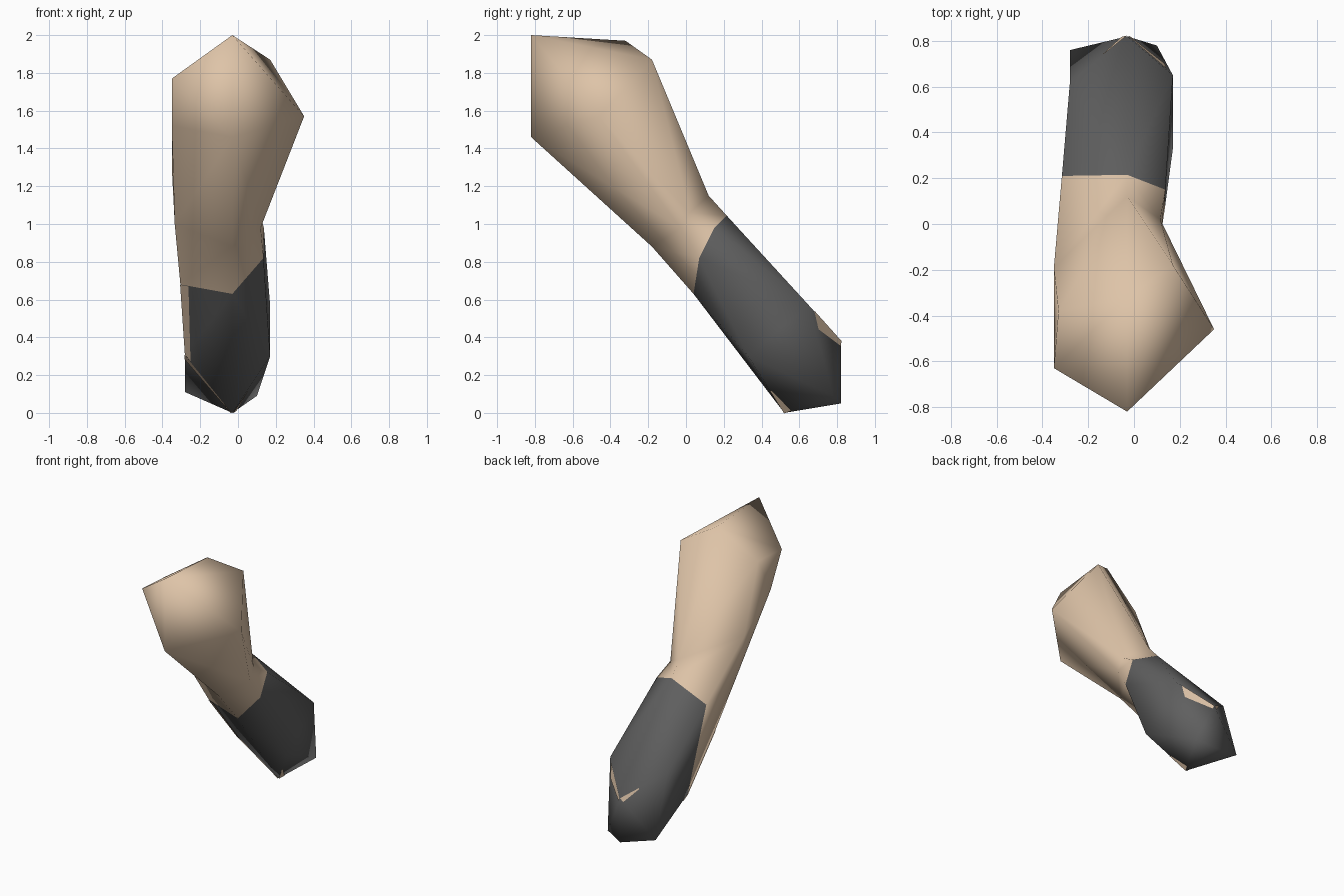
import bpy, bmesh
from mathutils import Vector

if "Cube" in bpy.data.objects:
    bpy.data.objects.remove(bpy.data.objects["Cube"])


def material(name, rgb):
    m = bpy.data.materials.new(name)
    m.diffuse_color = (*rgb, 1)
    m.use_nodes = True
    m.node_tree.nodes["Principled BSDF"].inputs["Base Color"].default_value = m.diffuse_color
    return m


skin = material("skin_tan", (0.73, 0.55, 0.39))
dark = material("glove_grey", (0.115, 0.115, 0.115))


def finish(name, bm, mats):
    for f in bm.faces:
        f.smooth = True
    mesh = bpy.data.meshes.new(name)
    bm.to_mesh(mesh)
    bm.free()
    for m in mats:
        mesh.materials.append(m)
    bpy.context.collection.objects.link(bpy.data.objects.new(name, mesh))


# Six-sided rings: top, upper right, lower right, bottom, lower left, upper left
shoulder = [(-.03, -.32, 1.97), (.17, -.18, 1.87), (.35, -.46, 1.57),
            (-.03, -.82, 1.46), (-.35, -.50, 1.52), (-.33, -.38, 1.77)]
elbow = [(-.03, .12, 1.15), (.115, .02, 1.06), (.12, -.03, .98),
         (-.03, -.18, .88), (-.335, -.11, 1.0), (-.35, -.19, 1.29)]
cuff = [(-.03, .215, 1.045), (.137, .15, .98), (.135, .07, .82),
        (-.03, .04, .63), (-.305, .09, .68), (-.315, .21, .92)]
hand = [(-.03, .82, .38), (.17, .65, .57), (.17, .33, .30),
        (-.03, .52, 0), (-.28, .38, .31), (-.28, .62, .56)]
right_tip, end_tip, left_tip = (.10, .78, .09), (-.03, .82, .05), (-.28, .76, .11)

bm = bmesh.new()
rings = [[bm.verts.new(p) for p in r] for r in (shoulder, elbow, cuff, hand)]

# Lofted sides in triangles, mirrored left to right; past the cuff ring is dark
for k, (a, b) in enumerate(zip(rings, rings[1:])):
    for i in range(6):
        j = (i + 1) % 6
        forward = i < 3
        if k == 2 and i in (0, 4, 5):
            forward = not forward
        if forward:
            tris = (a[i], a[j], b[i]), (a[j], b[j], b[i])
        else:
            tris = (a[i], a[j], b[j]), (a[i], b[j], b[i])
        for n, t in enumerate(tris):
            # a tapering wedge of skin runs down the left side of the glove
            wedge = i == 4 and n == 0
            bm.faces.new(t).material_index = int(k == 2 and not wedge)


def cap(ring, tips, mat):
    """Close a ring with a ridge of tips running from the right half to the left half."""
    tips = [bm.verts.new(p) for p in tips]
    for i in range(6):
        tip = tips[0] if i < 3 else tips[-1]
        bm.faces.new((ring[i], ring[(i + 1) % 6], tip)).material_index = mat
    for p, q in zip(tips, tips[1:]):
        for k in (0, 3):
            bm.faces.new((ring[k], p, q)).material_index = mat


# Pointed upper end and blunt lower end
cap(rings[0], [(-.03, -.82, 2.0), (-.35, -.63, 1.77)], 0)
cap(rings[3], [right_tip, end_tip, left_tip], 1)
bmesh.ops.recalc_face_normals(bm, faces=bm.faces)
finish("forearm", bm, (skin, dark))


def strip(name, a, b, a_side, b_side, wa, wb, start=0.0, end=1.0):
    """Thin skin plate along part of edge a-b, reaching partway towards the side points."""
    a, b, a_side, b_side = map(Vector, (a, b, a_side, b_side))
    a, b = a.lerp(b, start), a.lerp(b, end)
    pts = [a, b, b.lerp(b_side, wb), a.lerp(a_side, wa)]
    n = (pts[1] - pts[0]).cross(pts[2] - pts[0]).normalized()
    if n.dot(a - Vector((-.05, .45, .4))) < 0:
        n, pts = -n, pts[::-1]
    plate = bmesh.new()
    plate.faces.new([plate.verts.new(p + n * .004) for p in pts])
    finish(name, plate, [skin])


# Bare skin slivers showing on the glove
strip("left_skin_strip", cuff[4], hand[4], cuff[3], hand[3], .16, .12)
strip("lower_left_skin_strip", hand[4], hand[3], left_tip, left_tip, .12, .03)
strip("lower_right_skin_strip", hand[3], hand[2], right_tip, right_tip, .15, .03, 0, .4)
strip("right_skin_patch", hand[1], hand[0], right_tip, right_tip, .22, .09, .15)
strip("top_skin_sliver", hand[0], hand[5], left_tip, left_tip, .09, .02, 0, .4)
